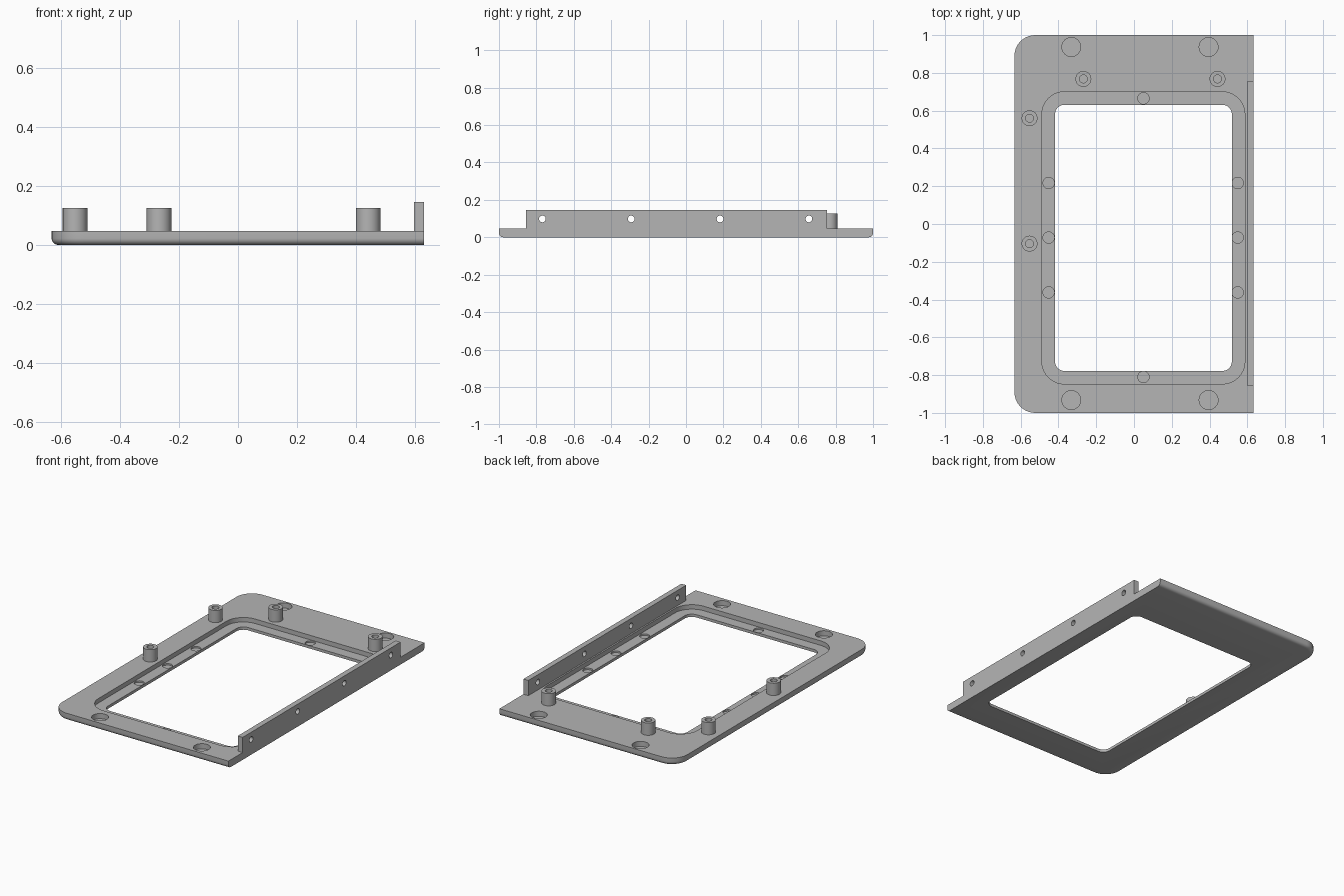
import bpy, bmesh, math
from mathutils import Matrix

if "Cube" in bpy.data.objects:
    bpy.data.objects.remove(bpy.data.objects["Cube"], do_unlink=True)

grey = bpy.data.materials.new("plain grey")
grey.use_nodes = True
grey.diffuse_color = (0.46, 0.46, 0.46, 1)
grey.node_tree.nodes["Principled BSDF"].inputs["Base Color"].default_value = grey.diffuse_color

PLATE_TOP = 0.047


def make(name, bm):
    bmesh.ops.recalc_face_normals(bm, faces=bm.faces)
    mesh = bpy.data.meshes.new(name)
    bm.to_mesh(mesh)
    bm.free()
    mesh.materials.append(grey)
    ob = bpy.data.objects.new(name, mesh)
    bpy.context.collection.objects.link(ob)
    return ob


def outline(x0, x1, y0, y1, r_left, r_right, steps=10):
    """Counter-clockwise rectangle with rounded left and right corners."""
    pts = []
    corners = [(x1, y1, -1, -1, r_right), (x0, y1, 1, -1, r_left),
               (x0, y0, 1, 1, r_left), (x1, y0, -1, 1, r_right)]
    for i, (x, y, sx, sy, r) in enumerate(corners):
        if r == 0:
            pts.append((x, y))
            continue
        for k in range(steps + 1):
            a = (i + k / steps) * math.pi / 2
            pts.append((x + sx * r + r * math.cos(a), y + sy * r + r * math.sin(a)))
    return pts


def loft(name, layers):
    """Solid through a stack of (outline, height) layers."""
    bm = bmesh.new()
    rings = [[bm.verts.new((x, y, z)) for x, y in pts] for pts, z in layers]
    for low, high in zip(rings, rings[1:]):
        for i in range(len(low)):
            j = (i + 1) % len(low)
            bm.faces.new((low[i], low[j], high[j], high[i]))
    bm.faces.new(rings[0][::-1])
    bm.faces.new(rings[-1])
    return make(name, bm)


def cylinder(name, x, y, z0, z1, r, sides=32):
    bm = bmesh.new()
    bmesh.ops.create_cone(bm, cap_ends=True, segments=sides, radius1=r, radius2=r,
                          depth=z1 - z0, matrix=Matrix.Translation((x, y, (z0 + z1) / 2)))
    return make(name, bm)


def cut(target, cutters):
    """Subtract each cutter, bake the result and discard the cutters."""
    for c in cutters:
        c.hide_render = True
        mod = target.modifiers.new("cut", "BOOLEAN")
        mod.operation, mod.solver, mod.object = "DIFFERENCE", "EXACT", c
    bpy.context.view_layer.update()
    dg = bpy.context.evaluated_depsgraph_get()
    baked = bpy.data.meshes.new_from_object(target.evaluated_get(dg))
    target.modifiers.clear()
    target.data = baked
    for c in cutters:
        bpy.data.objects.remove(c, do_unlink=True)


def smooth(ob):
    bpy.ops.object.select_all(action="DESELECT")
    ob.select_set(True)
    bpy.context.view_layer.objects.active = ob
    bpy.ops.object.shade_smooth_by_angle(angle=math.radians(30))


# Base plate: rounded left corners, lower edge rounded on three sides
fillet = 0.022
layers = []
for k in range(6):
    a = k / 5 * math.pi / 2
    d = fillet * (1 - math.sin(a))
    layers.append((outline(-0.633 + d, 0.632, -1 + d, 1 - d, 0.11 - d, 0),
                   fillet * (1 - math.cos(a))))
layers.append((outline(-0.633, 0.632, -1, 1, 0.11, 0), PLATE_TOP))
plate = loft("base_plate", layers)

# Stepped window opening
recess = outline(-0.488, 0.587, -0.847, 0.70, 0.12, 0.12)
window = outline(-0.418, 0.518, -0.778, 0.631, 0.05, 0.05)
cutters = [loft("recess_cutter", [(recess, 0.018), (recess, 0.2)]),
           loft("window_cutter", [(window, -0.1), (window, 0.3)])]

# Small round pockets in the ledge
small = [(0.05, 0.665), (0.05, -0.81)]
small += [(x, y) for x in (-0.452, 0.549) for y in (0.217, -0.072, -0.362)]
cutters += [cylinder("pocket_cutter", x, y, 0.008, 0.1, 0.03) for x, y in small]

# Large round pockets near the front and back edges
cutters += [cylinder("pocket_cutter", x, y, 0.014, 0.1, 0.05)
            for x in (-0.332, 0.395) for y in (0.937, -0.932)]
cut(plate, cutters)
smooth(plate)

# Hollow standoffs
for i, (x, y) in enumerate([(-0.268, 0.768), (0.442, 0.768), (-0.553, 0.56), (-0.553, -0.104)]):
    post = cylinder(f"standoff_{i + 1}", x, y, PLATE_TOP - 0.004, 0.126, 0.042)
    cut(post, [cylinder("bore_cutter", x, y, PLATE_TOP, 0.2, 0.021)])
    smooth(post)

# Side rail with a row of screw holes
strip = outline(0.597, 0.632, -0.855, 0.755, 0, 0)
rail = loft("side_rail", [(strip, PLATE_TOP), (strip, 0.145)])
holes = []
for i in range(4):
    hole = cylinder("screw_hole_cutter", 0, 0, -0.1, 0.1, 0.018, 24)
    hole.data.transform(Matrix.Translation((0.615, -0.768 + i * 0.475, 0.098))
                        @ Matrix.Rotation(math.pi / 2, 4, "Y"))
    holes.append(hole)
cut(rail, holes)
smooth(rail)
